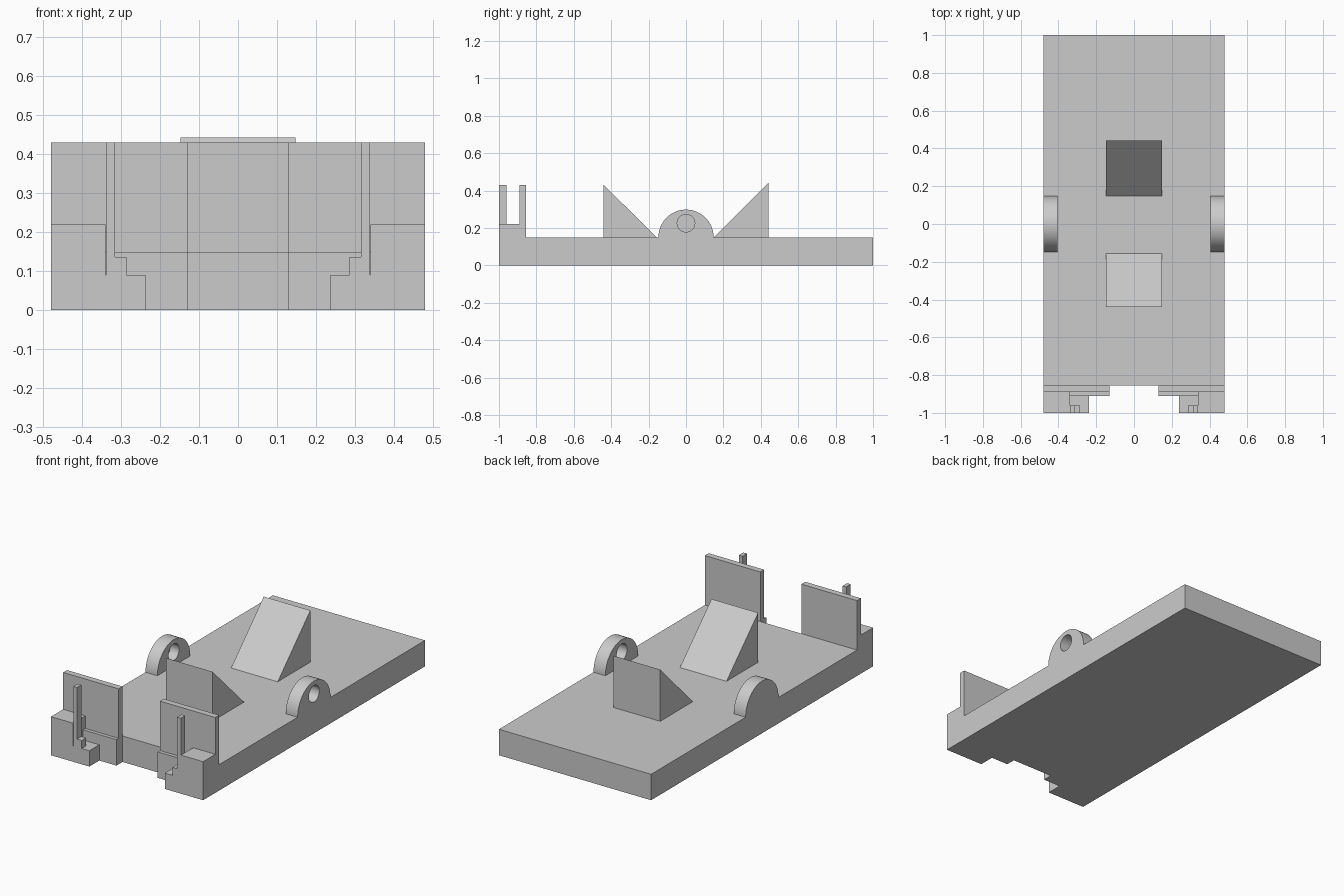
import bpy, bmesh, math
from mathutils import Matrix, Vector

cube = bpy.data.objects.get("Cube")
if cube:
    bpy.data.objects.remove(cube, do_unlink=True)

grey = bpy.data.materials.new("light grey")
grey.use_nodes = True
COLOUR = (0.6, 0.6, 0.6, 1)
grey.diffuse_color = COLOUR
grey.node_tree.nodes["Principled BSDF"].inputs["Base Color"].default_value = COLOUR


def finish(name, bm):
    bmesh.ops.recalc_face_normals(bm, faces=bm.faces)
    mesh = bpy.data.meshes.new(name)
    bm.to_mesh(mesh)
    bm.free()
    mesh.materials.append(grey)
    obj = bpy.data.objects.new(name, mesh)
    bpy.context.collection.objects.link(obj)
    return obj


def prism(name, points, offset):
    """Extrude a flat outline of 3D points along an offset."""
    bm = bmesh.new()
    face = bm.faces.new([bm.verts.new(p) for p in points])
    new = bmesh.ops.extrude_face_region(bm, geom=[face], use_keep_orig=True)["geom"]
    bmesh.ops.translate(bm, vec=offset,
                        verts=[v for v in new if isinstance(v, bmesh.types.BMVert)])
    return finish(name, bm)


def box(name, x, y, z):
    outline = [(x[0], y[0], z[0]), (x[1], y[0], z[0]), (x[1], y[1], z[0]), (x[0], y[1], z[0])]
    return prism(name, outline, (0, 0, z[1] - z[0]))


def mirror(obj):
    obj.modifiers.new("mirror", "MIRROR")
    return obj


W, DECK, TALL = 0.48, 0.148, 0.43
BACK = -0.855  # rear of the front brackets

# Base slab with stepped front edge
half = [(0.13, BACK), (0.13, -0.91), (0.34, -0.91), (0.34, -1), (W, -1), (W, 1)]
outline = half + [(-x, y) for x, y in reversed(half)]
prism("base_slab", [(x, y, 0) for x, y in outline], (0, 0, DECK))

# Front brackets, mirrored left and right
mirror(box("corner_block", (0.34, W), (-1, BACK), (DECK, 0.22)))
mirror(box("upright_plate", (0.13, W), (-0.89, BACK), (DECK, TALL)))
mirror(box("low_step", (0.238, 0.34), (-1, -0.91), (0, 0.09)))
mirror(box("small_step", (0.286, 0.316), (-1, -0.96), (0.09, 0.136)))
mirror(box("thin_post", (0.316, 0.339), (-1, -0.96), (0.09, TALL)))

# Two wedges sloping towards the middle
for name, outer, inner, top in (("front_wedge", -0.44, -0.155, TALL),
                                ("rear_wedge", 0.442, 0.148, 0.443)):
    side = [(-0.147, outer, DECK), (-0.147, inner, DECK), (-0.147, outer, top)]
    prism(name, side, (0.294, 0, 0))


# Round side lugs: hole open on the left one, closed outside on the right one
def side_lug(name, x0, x1, hole0, hole1):
    arc = [math.pi * i / 48 for i in range(49)]
    lug = prism(name, [(x0, 0.148 * math.cos(a), DECK + 0.15 * math.sin(a)) for a in arc],
                (x1 - x0, 0, 0))
    bm = bmesh.new()
    place = Matrix.Translation(((hole0 + hole1) / 2, 0, 0.225)) @ Matrix.Rotation(math.pi / 2, 4, "Y")
    bmesh.ops.create_cone(bm, cap_ends=True, segments=48, radius1=0.047, radius2=0.047,
                          depth=hole1 - hole0, matrix=place)
    cutter = finish(name + "_cutter", bm)
    cut = lug.modifiers.new("hole", "BOOLEAN")
    cut.object, cut.operation, cut.solver = cutter, "DIFFERENCE", "EXACT"
    bpy.ops.object.select_all(action="DESELECT")
    lug.select_set(True)
    bpy.context.view_layer.objects.active = lug
    bpy.ops.object.modifier_apply(modifier=cut.name)
    bpy.data.objects.remove(cutter, do_unlink=True)
    bpy.ops.object.shade_smooth_by_angle(angle=math.radians(30))


side_lug("left_lug", 0.405, W, 0.35, 0.55)
side_lug("right_lug", -W, -0.405, -0.46, -0.35)
